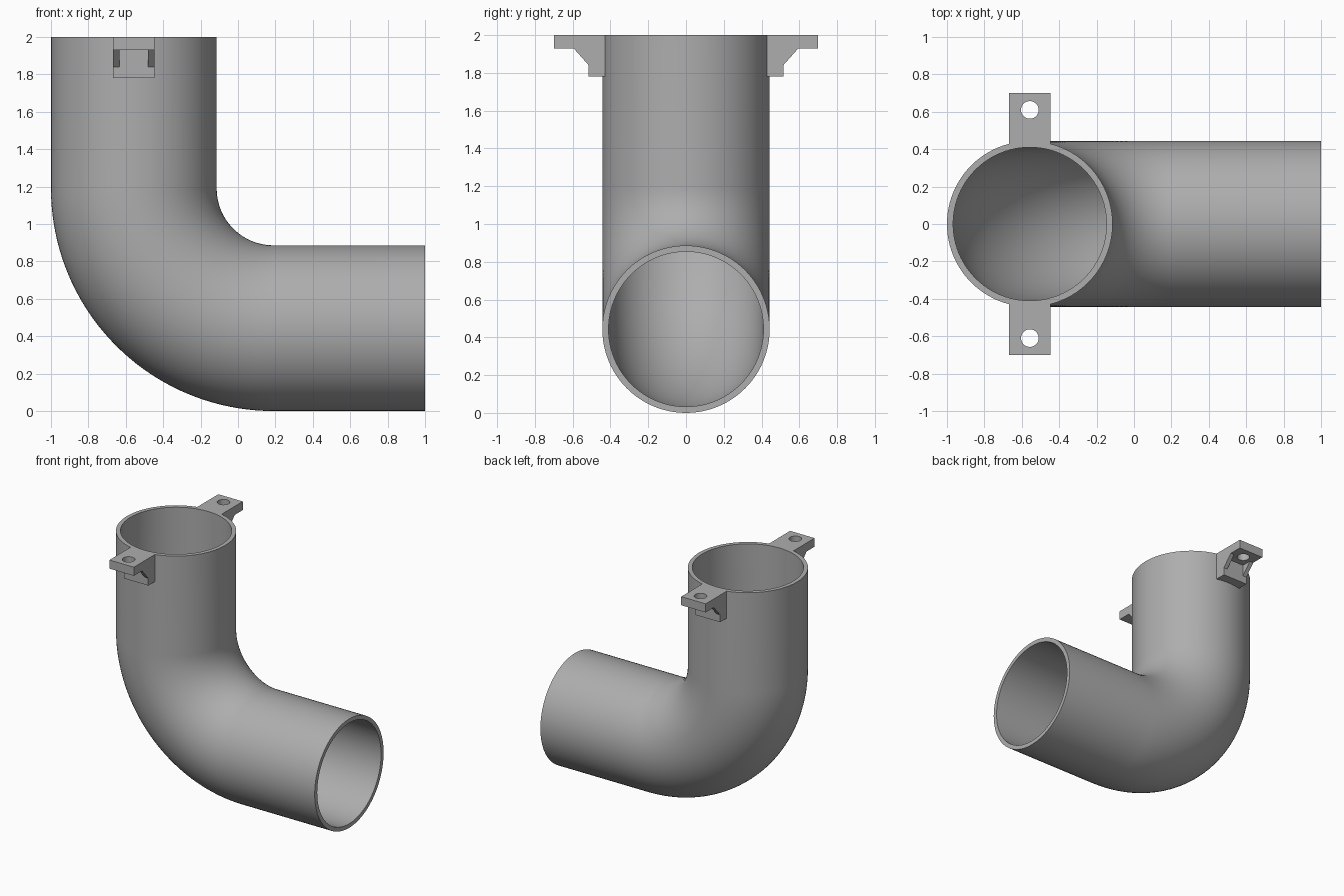
import bpy, bmesh
from math import sin, cos, pi, radians
from mathutils import Vector

cube = bpy.data.objects.get("Cube")
if cube:
    bpy.data.objects.remove(cube, do_unlink=True)

OUTER, INNER = 0.443, 0.41
AXIS_X = OUTER - 1          # centre of the upright leg
BEND_X, BEND_Z = 0.19, 1.19  # centre of the bend
BEND_R = BEND_X - AXIS_X
SEGMENTS, BEND_STEPS = 96, 40

grey = bpy.data.materials.new("plain_grey")
grey.use_nodes = True
colour = (0.42, 0.42, 0.42, 1)
grey.diffuse_color = colour
grey.node_tree.nodes["Principled BSDF"].inputs["Base Color"].default_value = colour


def make_object(name, bm):
    bmesh.ops.recalc_face_normals(bm, faces=bm.faces)
    mesh = bpy.data.meshes.new(name)
    bm.to_mesh(mesh)
    bm.free()
    mesh.materials.append(grey)
    obj = bpy.data.objects.new(name, mesh)
    bpy.context.collection.objects.link(obj)
    return obj


def activate(obj):
    bpy.ops.object.select_all(action='DESELECT')
    obj.select_set(True)
    bpy.context.view_layer.objects.active = obj


def extrude_profile(bm, profile, x0, x1):
    """Solid from a (y, z) profile running from x0 to x1."""
    face = bm.faces.new([bm.verts.new((x0, y, z)) for y, z in profile])
    result = bmesh.ops.extrude_face_region(bm, geom=[face], use_keep_orig=True)
    verts = [v for v in result["geom"] if isinstance(v, bmesh.types.BMVert)]
    bmesh.ops.translate(bm, verts=verts, vec=(x1 - x0, 0, 0))


# Elbow pipe: stations are (centre, outward direction in the bend plane)
stations = [(Vector((AXIS_X, 0, 2)), Vector((-1, 0, 0)))]
for i in range(BEND_STEPS + 1):
    a = pi / 2 * i / BEND_STEPS
    out = Vector((-cos(a), 0, -sin(a)))
    stations.append((Vector((BEND_X, 0, BEND_Z)) + out * BEND_R, out))
stations.append((Vector((1, 0, OUTER)), Vector((0, 0, -1))))

bm = bmesh.new()


def ring(centre, out, radius):
    angles = [2 * pi * k / SEGMENTS for k in range(SEGMENTS)]
    return [bm.verts.new(centre + radius * (out * cos(t) + Vector((0, sin(t), 0))))
            for t in angles]


# Outside down the pipe, then back up the bore, closed into a loop of rings
rings = [ring(c, o, OUTER) for c, o in stations]
rings += [ring(c, o, INNER) for c, o in reversed(stations)]
for a, b in zip(rings, rings[1:] + rings[:1]):
    for k in range(SEGMENTS):
        n = (k + 1) % SEGMENTS
        bm.faces.new((a[k], a[n], b[n], b[k]))
pipe = make_object("elbow_pipe", bm)
activate(pipe)
bpy.ops.object.shade_smooth_by_angle(angle=radians(35))

# Mounting brackets: plate and backing block, then a gusset on each side
HALF, RIB = 0.11, 0.033
ROOT, FACE, TIP = 0.42, 0.515, 0.70
LOW, UNDER = 1.78, 1.93
left, right = AXIS_X - HALF, AXIS_X + HALF
bm = bmesh.new()
extrude_profile(bm, [(-ROOT, 2), (-TIP, 2), (-TIP, UNDER), (-FACE, UNDER),
                     (-FACE, LOW), (-ROOT, LOW)], left, right)
bracket = make_object("mounting_brackets", bm)

# Screw hole
bm = bmesh.new()
bmesh.ops.create_cone(bm, cap_ends=True, segments=48, radius1=0.047,
                      radius2=0.047, depth=0.3)
bmesh.ops.translate(bm, verts=bm.verts, vec=(AXIS_X, -0.61, 2))
cutter = make_object("screw_hole_cutter", bm)
cutter.hide_render = True
hole = bracket.modifiers.new("screw_hole", 'BOOLEAN')
hole.operation, hole.object, hole.solver = 'DIFFERENCE', cutter, 'EXACT'
activate(bracket)
bpy.ops.object.modifier_apply(modifier=hole.name)
bpy.data.objects.remove(cutter, do_unlink=True)
bpy.ops.object.shade_smooth_by_angle(angle=radians(35))

bm = bmesh.new()
for x0 in (left, right - RIB):
    extrude_profile(bm, [(-FACE, UNDER), (-0.595, UNDER), (-FACE, 1.84)], x0, x0 + RIB)
gussets = make_object("bracket_gussets", bm)

# Repeat on the back
for obj in (bracket, gussets):
    mirror = obj.modifiers.new("mirror", 'MIRROR')
    mirror.use_axis = (False, True, False)
